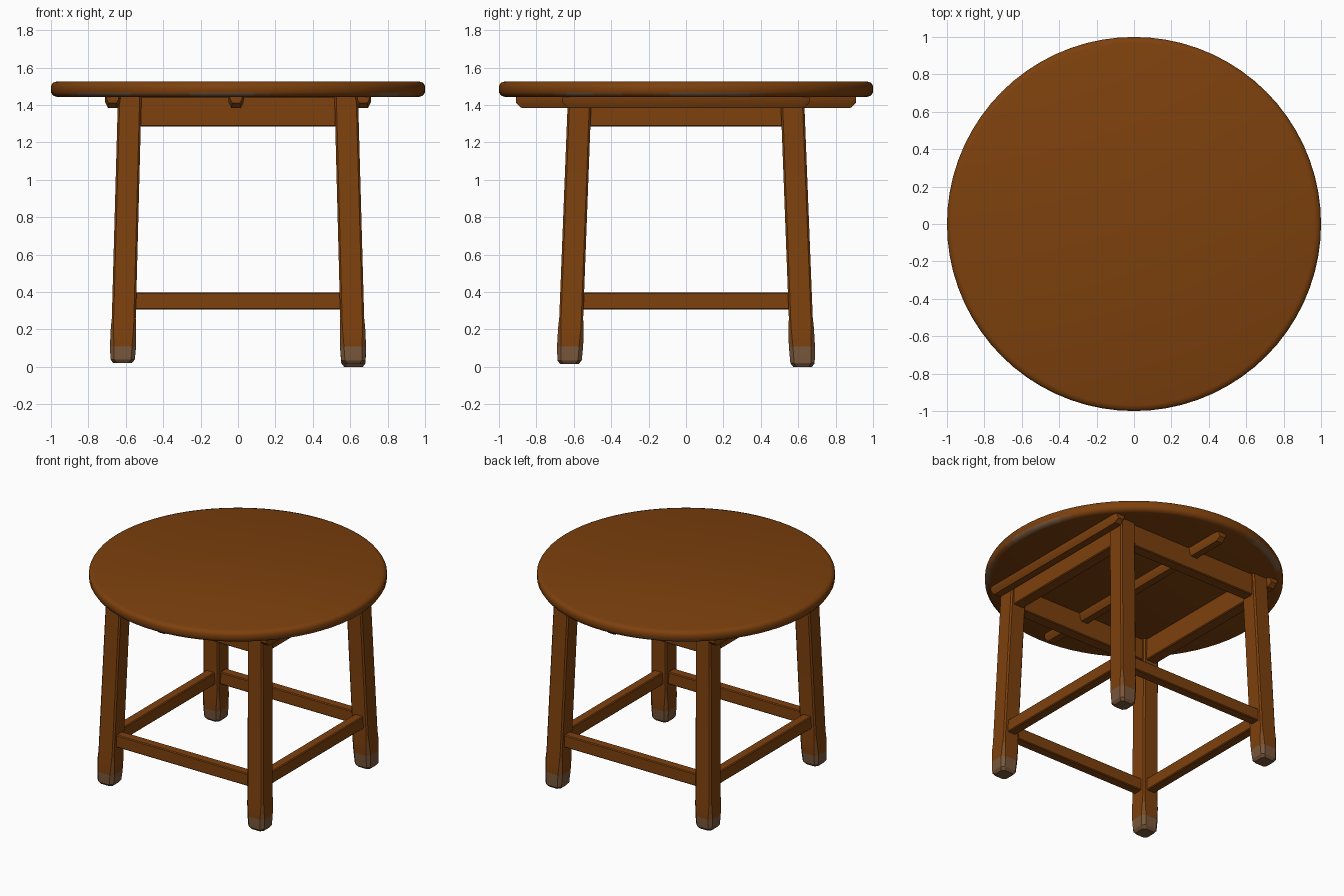
import bpy, bmesh, math
from mathutils import Vector

if "Cube" in bpy.data.objects:
    bpy.data.objects.remove(bpy.data.objects["Cube"])


def material(name, rgb):
    m = bpy.data.materials.new(name)
    m.diffuse_color = (*rgb, 1)
    m.use_nodes = True
    m.node_tree.nodes["Principled BSDF"].inputs["Base Color"].default_value = m.diffuse_color
    return m


WOOD = material("warm_brown_wood", (0.205, 0.052, 0.004))
WORN = material("worn_wood", (0.19, 0.095, 0.043))
FADED = material("faded_wood", (0.195, 0.068, 0.016))


def finish(bm, name, angle=30):
    bmesh.ops.recalc_face_normals(bm, faces=bm.faces)
    me = bpy.data.meshes.new(name)
    bm.to_mesh(me)
    bm.free()
    ob = bpy.data.objects.new(name, me)
    bpy.context.collection.objects.link(ob)
    for m in (WOOD, WORN, FADED):
        me.materials.append(m)
    bpy.context.view_layer.objects.active = ob
    ob.select_set(True)
    bpy.ops.object.shade_smooth_by_angle(angle=math.radians(angle))
    ob.select_set(False)
    return ob


def loft(bm, rings):
    """Skin a list of closed point loops, with both ends capped."""
    loops = [[bm.verts.new(p) for p in r] for r in rings]
    n = len(loops[0])
    for a, b in zip(loops, loops[1:]):
        for i in range(n):
            j = (i + 1) % n
            bm.faces.new((a[i], a[j], b[j], b[i]))
    bm.faces.new(loops[0][::-1])
    bm.faces.new(loops[-1])


# Round top: turned rim profile of (radius, height)
SEG = 72
profile = [(0.965, 1.443), (0.988, 1.45), (1.0, 1.468), (1.0, 1.502),
           (0.99, 1.519), (0.968, 1.526)]
bm = bmesh.new()
loft(bm, [[(r * math.cos(2 * math.pi * i / SEG), r * math.sin(2 * math.pi * i / SEG), z)
           for i in range(SEG)] for r, z in profile])
# Rubbed patches along the lower rim
for f in bm.faces:
    c = f.calc_center_median()
    a = math.atan2(c.y, c.x)
    wear = math.sin(3 * a + 1.5) + math.sin(7 * a) - (0.5 if c.y > 0 else -0.1)
    if 1.443 < c.z < 1.462 and len(f.verts) == 4 and wear > 0:
        f.material_index = 1 if wear > 0.5 else 2
finish(bm, "table_top", 50)


# Splayed legs with chamfered edges and slightly swollen feet
def leg_centre(z):
    t = (z - 0.1) / 1.3
    return 0.615 - 0.035 * t, 0.62 - 0.05 * t


def leg(name, sx, sy, floor):
    bm = bmesh.new()
    rings = []
    for z, h, c in ((floor, 0.05, 0.018), (floor + 0.02, 0.065, 0.02),
                    (0.11, 0.07, 0.022), (0.21, 0.068, 0.014),
                    (0.26, 0.064, 0.01), (1.447, 0.063, 0.01)):
        x, y = leg_centre(z)
        k = h - c
        ring = [(h, -k), (h, k), (k, h), (-k, h), (-h, k), (-h, -k), (-k, -h), (k, -h)]
        rings.append([(sx * x + u, sy * y + v, z) for u, v in ring])
    loft(bm, rings)
    for f in bm.faces:
        z = f.calc_center_median().z
        f.normal_update()
        corner = abs(f.normal.x) > 0.3 and abs(f.normal.y) > 0.3
        if z < 0.1:
            f.material_index = 1
        elif z < 0.2 and corner:
            f.material_index = 2
    finish(bm, name)


leg("leg_front_left", -1, -1, 0.02)
leg("leg_front_right", 1, -1, 0.015)
leg("leg_back_left", -1, 1, 0.02)
leg("leg_back_right", 1, 1, 0.0)


# Straight rails between the legs
def bar(name, centre, size, bevel):
    bm = bmesh.new()
    bmesh.ops.create_cube(bm, size=1)
    bmesh.ops.scale(bm, vec=size, verts=bm.verts)
    bmesh.ops.translate(bm, vec=centre, verts=bm.verts)
    bmesh.ops.bevel(bm, geom=bm.edges[:], offset=bevel, segments=1, affect='EDGES')
    finish(bm, name)


for label, z, h, thick in (("apron", 1.366, 0.162, 0.085), ("stretcher", 0.352, 0.092, 0.07)):
    x, y = leg_centre(z)
    for s, fb, lr in ((-1, "front", "left"), (1, "back", "right")):
        bar(f"{label}_{fb}", (0, s * y, z), (2 * x - 0.06, thick, h), 0.006)
        bar(f"{label}_{lr}", (s * x, 0, z), (thick, 2 * y - 0.06, h), 0.006)


# Battens under the top, with rounded undersides and sloped ends
def batten(name, x, half_length):
    section = [(-0.042, 0), (0.042, 0), (0.04, -0.03), (0.026, -0.06),
               (-0.026, -0.06), (-0.04, -0.03)]
    bm = bmesh.new()
    rings = []
    for y, k in ((-half_length, 0.55), (-half_length + 0.03, 1),
                 (half_length - 0.03, 1), (half_length, 0.55)):
        rings.append([Vector((x + u * (0.5 + k / 2), y, 1.445 + v * k)) for u, v in section])
    loft(bm, rings)
    finish(bm, name)


batten("batten_left", -0.67, 0.66)
batten("batten_centre", -0.01, 0.91)
batten("batten_right", 0.67, 0.66)
